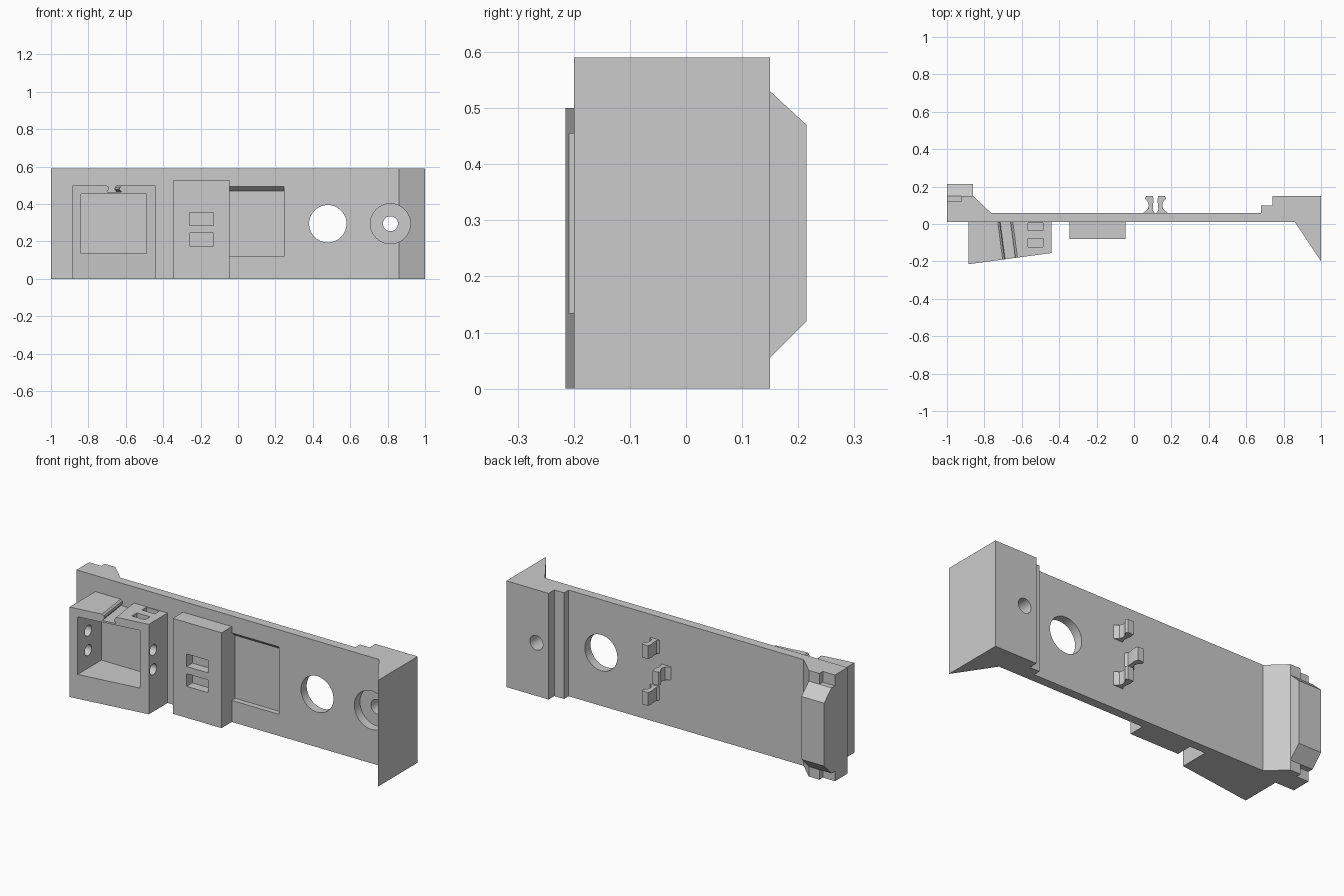
import bpy, bmesh, math
from mathutils import Matrix, Vector

cube = bpy.data.objects.get("Cube")
if cube:
    bpy.data.objects.remove(cube, do_unlink=True)

grey = bpy.data.materials.new("plain_grey")
grey.use_nodes = True
colour = (0.6, 0.6, 0.6, 1)
grey.diffuse_color = colour
grey.node_tree.nodes["Principled BSDF"].inputs["Base Color"].default_value = colour

ORDER = {"x": lambda a, b, t: (t, a, b),
         "y": lambda a, b, t: (a, t, b),
         "z": lambda a, b, t: (a, b, t)}


def prism(name, points, axis, lo, hi):
    """Extrude a 2D outline along an axis."""
    bm = bmesh.new()
    place = ORDER[axis]
    rings = [[bm.verts.new(place(a, b, t)) for a, b in points] for t in (lo, hi)]
    n = len(points)
    for ring in rings:
        bm.faces.new(ring)
    for i in range(n):
        j = (i + 1) % n
        bm.faces.new((rings[0][i], rings[0][j], rings[1][j], rings[1][i]))
    bmesh.ops.recalc_face_normals(bm, faces=bm.faces)
    mesh = bpy.data.meshes.new(name)
    bm.to_mesh(mesh)
    bm.free()
    mesh.materials.append(grey)
    obj = bpy.data.objects.new(name, mesh)
    bpy.context.collection.objects.link(obj)
    return obj


def box(name, x0, x1, y0, y1, z0, z1):
    return prism(name, [(x0, y0), (x1, y0), (x1, y1), (x0, y1)], "z", z0, z1)


def rod(name, a, b, radius, axis, lo, hi, sides=40):
    turn = [2 * math.pi * i / sides for i in range(sides)]
    return prism(name, [(a + radius * math.cos(t), b + radius * math.sin(t)) for t in turn],
                 axis, lo, hi)


def activate(obj):
    bpy.ops.object.select_all(action="DESELECT")
    obj.select_set(True)
    bpy.context.view_layer.objects.active = obj


def carve(obj, cutters):
    activate(obj)
    for cutter in cutters:
        cutter.hide_render = True
        mod = obj.modifiers.new("cut", "BOOLEAN")
        mod.operation = "DIFFERENCE"
        mod.solver = "EXACT"
        mod.object = cutter
        bpy.ops.object.modifier_apply(modifier=mod.name)
        bpy.data.objects.remove(cutter, do_unlink=True)
    smooth(obj)


def smooth(obj):
    activate(obj)
    bpy.ops.object.shade_smooth_by_angle(angle=math.radians(30))


HEIGHT = 0.59
MID = HEIGHT / 2
FRONT, BACK = 0.01, 0.06

# Main plate with the pointed end, rear steps and rear ramp
plate = prism("main_plate", [
    (-1, FRONT), (0.86, FRONT), (1, -0.2), (1, 0.15), (0.74, 0.15), (0.74, 0.1),
    (0.68, 0.1), (0.68, BACK), (-0.765, BACK), (-0.86, 0.15), (-1, 0.15)], "z", 0, HEIGHT)
carve(plate, [
    rod("round_window", 0.48, MID, 0.1, "y", -0.3, 0.3),
    rod("counterbore", 0.815, MID, 0.107, "y", -0.4, 0.06),
    rod("screw_hole", 0.815, MID, 0.04, "y", -0.4, 0.3),
    prism("panel_recess", [(-0.01, 0.12), (0.04, 0.12), (0.04, 0.47),
                           (FRONT, 0.495), (-0.01, 0.512)], "x", -0.045, 0.245),
    box("upper_notch", -1.1, -0.925, 0.12, 0.2, 0.53, 0.7),
    box("lower_notch", -1.1, -0.925, 0.12, 0.2, -0.1, 0.055)])

# Bevelled block on the rear end
prism("rear_block", [(0.15, 0.055), (0.215, 0.12), (0.215, 0.47), (0.15, 0.53)],
      "x", -1, -0.86)

# Slanted housing with an open front, side holes and a strap channel
housing = prism("housing", [(-0.885, FRONT), (-0.885, -0.215), (-0.44, -0.155),
                            (-0.44, FRONT)], "z", 0, 0.5)
channel = prism("strap_channel", [
    (-0.04, 0.55), (-0.04, 0.5), (-0.03, 0.492), (-0.027, 0.48), (-0.038, 0.465),
    (0.04, 0.465), (0.028, 0.478), (0.032, 0.49), (0.04, 0.5), (0.04, 0.55)],
    "y", -0.3, 0.3)
channel.data.transform(Matrix.Translation(Vector((-0.675, -0.09, 0)))
                       @ Matrix.Rotation(0.13, 4, "Z"))
carve(housing, [
    box("housing_cavity", -0.84, -0.49, -0.3, 0, 0.135, 0.455),
    channel,
    box("rear_slot", -0.567, -0.487, -0.035, 0.005, 0.465, 0.6),
    box("front_slot", -0.567, -0.487, -0.122, -0.077, 0.465, 0.6)]
    + [rod("side_hole", -0.116, z, 0.03, "x", -1, -0.3, 24) for z in (0.235, 0.343)])

# Raised switch block with two pockets
switch_block = box("switch_block", -0.345, -0.045, -0.08, FRONT, 0, 0.53)
carve(switch_block, [box("pocket", -0.26, -0.13, -0.2, -0.03, z, z + 0.07)
                     for z in (0.175, 0.285)])

# Three rear clip hooks, the middle one facing the other way
hook = [(0.065, BACK), (0.005, BACK), (0.015, 0.075), (0.014, 0.1), (0.01, 0.125),
        (0.014, 0.15), (0.05, 0.15), (0.056, 0.135), (0.042, 0.12), (0.036, 0.1),
        (0.042, 0.078)]
for label, side, z in (("lower", 1, 0.165), ("middle", -1, MID), ("upper", 1, 0.425)):
    clip = prism(label + "_clip_hook", [(0.115 + side * x, y) for x, y in hook],
                 "z", z - 0.037, z + 0.037)
    smooth(clip)
